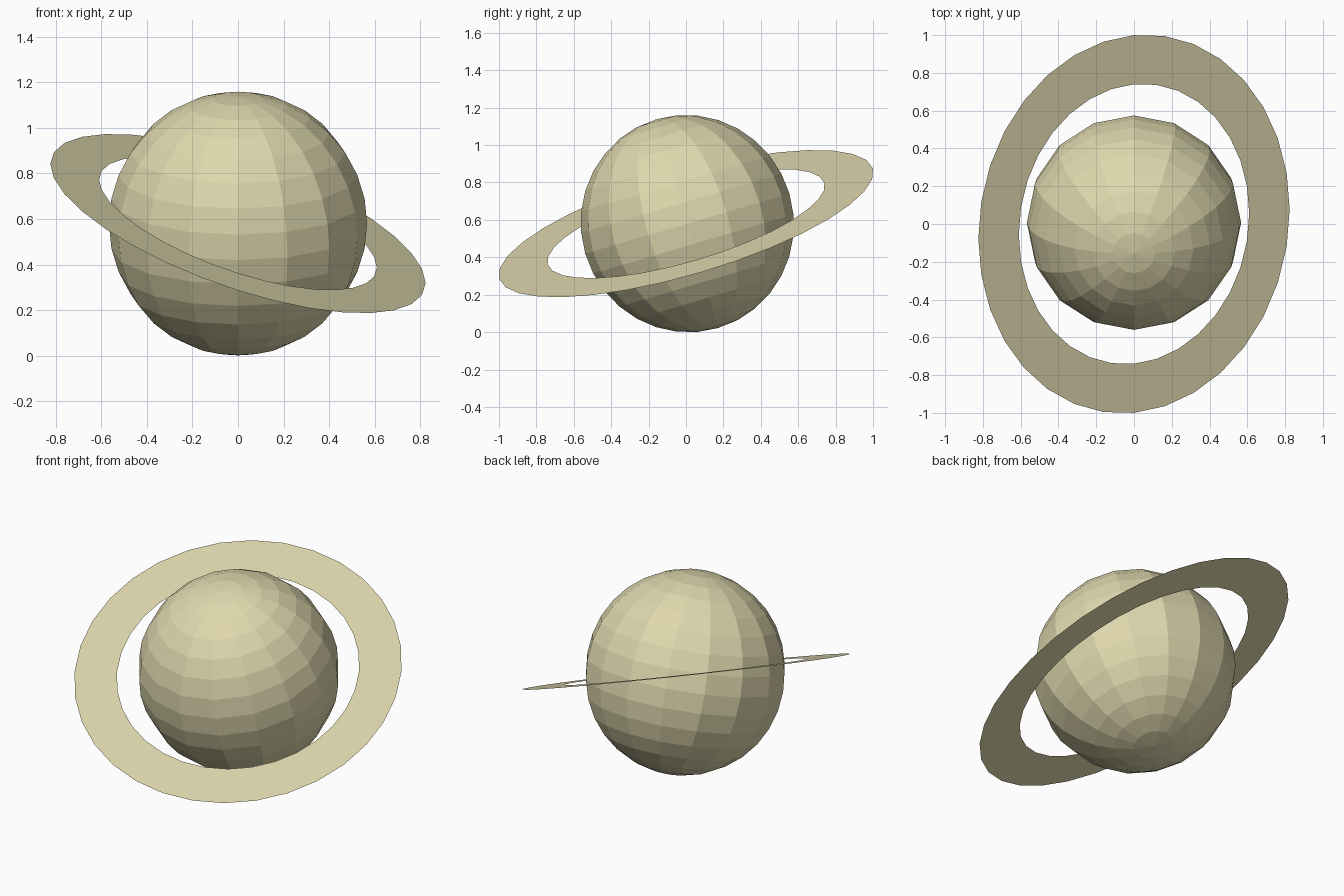
import bpy, bmesh
from math import radians, sin, cos, tau
from mathutils import Matrix

if "Cube" in bpy.data.objects:
    bpy.data.objects.remove(bpy.data.objects["Cube"])

CENTRE_Z = 0.58
tilt = Matrix.Rotation(radians(16.4), 4, 'X')        # axis leans toward the front
ring_tilt = tilt @ Matrix.Rotation(radians(18.3), 4, 'Y')

sand = bpy.data.materials.new("pale_sand")
sand.diffuse_color = (0.73, 0.68, 0.42, 1)
sand.use_nodes = True
sand.node_tree.nodes["Principled BSDF"].inputs["Base Color"].default_value = sand.diffuse_color


def add_object(name, bm, matrix, offset_y=0.0):
    bmesh.ops.transform(bm, matrix=Matrix.Translation((0, offset_y, CENTRE_Z)) @ matrix, verts=bm.verts)
    mesh = bpy.data.meshes.new(name)
    bm.to_mesh(mesh)
    bm.free()
    mesh.materials.append(sand)
    obj = bpy.data.objects.new(name, mesh)
    bpy.context.collection.objects.link(obj)


# Faceted globe, slightly taller than wide
bm = bmesh.new()
bmesh.ops.create_uvsphere(bm, u_segments=16, v_segments=16, radius=1)
bmesh.ops.scale(bm, vec=(0.567, 0.569, 0.582), verts=bm.verts)
add_object("globe", bm, tilt, 0.007)

# Flat oval ring, a single sheet
bm = bmesh.new()
SIDES = 32


def oval(scale):
    return [bm.verts.new((0.868 * scale * cos(tau * i / SIDES), 1.042 * scale * sin(tau * i / SIDES), 0))
            for i in range(SIDES)]


inner, outer = oval(0.74), oval(1.0)
for i in range(SIDES):
    j = (i + 1) % SIDES
    bm.faces.new((inner[i], outer[i], outer[j], inner[j]))
add_object("ring", bm, ring_tilt)
